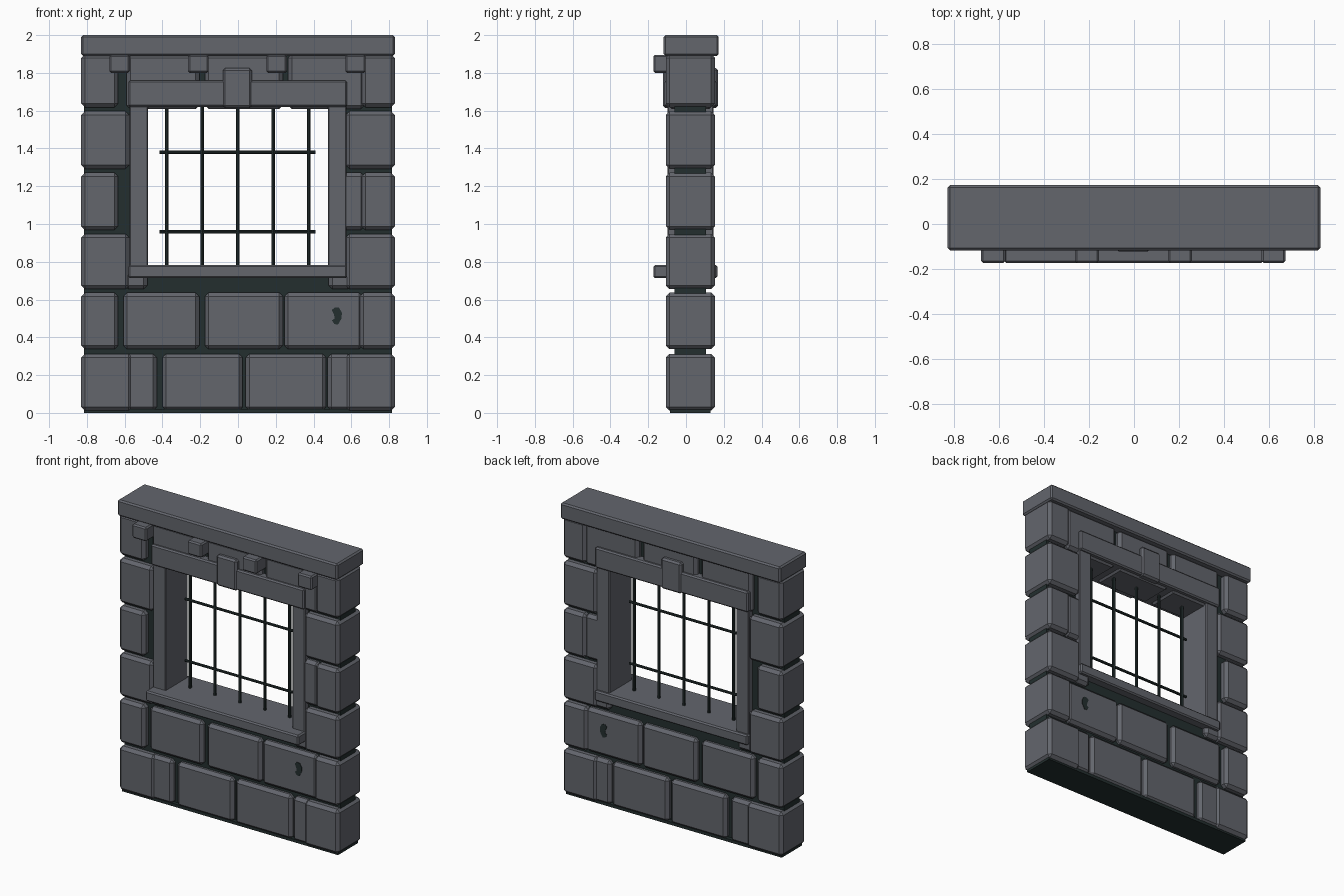
import bpy, bmesh, math
from mathutils import Matrix, Vector

if "Cube" in bpy.data.objects:
    bpy.data.objects.remove(bpy.data.objects["Cube"])


def material(name, rgb):
    m = bpy.data.materials.new(name)
    m.diffuse_color = (*rgb, 1)
    m.use_nodes = True
    m.node_tree.nodes["Principled BSDF"].inputs["Base Color"].default_value = m.diffuse_color
    return m


STONE = material("grey stone", (0.125, 0.132, 0.152))
DARK = material("dark mortar and iron", (0.017, 0.028, 0.028))
YC = 0.023  # middle of the wall thickness


def finish(bm, name, mat):
    bmesh.ops.recalc_face_normals(bm, faces=bm.faces[:])
    me = bpy.data.meshes.new(name)
    bm.to_mesh(me)
    bm.free()
    me.materials.append(mat)
    ob = bpy.data.objects.new(name, me)
    bpy.context.collection.objects.link(ob)
    return ob


def box(name, x, y, z, mat=STONE, bevel=0.0):
    bm = bmesh.new()
    bmesh.ops.create_cube(bm, size=1)
    for v in bm.verts:
        v.co = Vector([(a + b) / 2 + c * (b - a) for c, (a, b) in zip(v.co, (x, y, z))])
    if bevel:
        bmesh.ops.bevel(bm, geom=bm.edges[:], offset=bevel, segments=1,
                        affect='EDGES', clamp_overlap=True)
    return finish(bm, name, mat)


def rod(name, centre, length, axis, r=0.01):
    bm = bmesh.new()
    rot = Matrix.Rotation(math.pi / 2, 4, 'Y') if axis == 'X' else Matrix()
    bmesh.ops.create_cone(bm, cap_ends=True, segments=8, radius1=r, radius2=r,
                          depth=length, matrix=Matrix.Translation(centre) @ rot)
    return finish(bm, name, DARK)


def thick(h):
    return (YC - h, YC + h)


# Mortar core around the window opening
core = thick(0.083)
box("mortar_below", (-0.815, 0.815), core, (0.005, 0.75), DARK)
box("mortar_above", (-0.815, 0.815), core, (1.66, 1.93), DARK)
for s, side in ((-1, "left"), (1, "right")):
    box("mortar_" + side, tuple(sorted((s * 0.5, s * 0.815))), core, (0.7, 1.7), DARK)
box("mortar_base", (-0.815, 0.815), thick(0.108), (0, 0.02), DARK)

# Stone courses: height range, inner edges of the corner stones, stones between
courses = [
    ((0.012, 0.313), -0.56, 0.57, [(-0.60, -0.43), (-0.40, 0.025), (0.04, 0.467), (0.475, 0.60)]),
    ((0.337, 0.637), -0.635, 0.645, [(-0.607, -0.205), (-0.175, 0.238), (0.245, 0.66)]),
    ((0.655, 0.948), -0.575, 0.57, [(-0.60, -0.48), (0.48, 0.60)]),
    ((0.968, 1.272), -0.635, 0.655, [(0.55, 0.67)]),
    ((1.292, 1.597), -0.575, 0.57, []),
    ((1.618, 1.90), -0.635, 0.655, [(-0.59, -0.205), (-0.175, 0.238), (0.265, 0.67)]),
]
for i, (z, left, right, inner) in enumerate(courses, 1):
    box(f"corner_stone_left_{i}", (-0.83, left), thick(0.13), z, bevel=0.02)
    box(f"corner_stone_right_{i}", (right, 0.83), thick(0.13), z, bevel=0.02)
    for k, x in enumerate(inner, 1):
        zz = (z[0], 0.75) if i == 3 else (1.608, z[1]) if i == 6 else z
        box(f"wall_stone_{i}_{k}", x, thick(0.118), zz, bevel=0.02)

# Chipped dark mark showing on both faces of one stone
mark = [(0.497, 0.545), (0.512, 0.558), (0.535, 0.557), (0.550, 0.530), (0.548, 0.500),
        (0.530, 0.468), (0.510, 0.470), (0.497, 0.490), (0.512, 0.500), (0.508, 0.520)]
bm = bmesh.new()
face = bm.faces.new([bm.verts.new((x, YC - 0.121, z)) for x, z in mark])
ext = bmesh.ops.extrude_face_region(bm, geom=[face], use_keep_orig=True)
bmesh.ops.translate(bm, vec=(0, 0.242, 0),
                    verts=[g for g in ext["geom"] if isinstance(g, bmesh.types.BMVert)])
finish(bm, "stone_chip", DARK)

# Window surround
for s, side in ((-1, "left"), (1, "right")):
    box("jamb_" + side, tuple(sorted((s * 0.477, s * 0.575))), thick(0.122),
        (0.75, 1.66), bevel=0.006)
box("sill", (-0.58, 0.577), (-0.173, 0.166), (0.713, 0.783), bevel=0.009)
box("lintel", (-0.58, 0.577), (-0.114, 0.162), (1.62, 1.76), bevel=0.009)
box("keystone", (-0.08, 0.073), (-0.123, 0.17), (1.615, 1.825), bevel=0.012)

# Top slab and the small corbels below its front edge
box("top_slab", (-0.83, 0.83), (-0.118, 0.173), (1.89, 2.0), bevel=0.01)
for i, x in enumerate((-0.627, -0.21, 0.205, 0.622), 1):
    box(f"corbel_{i}", (x - 0.054, x + 0.054), (-0.173, -0.06), (1.80, 1.895), bevel=0.009)

# Iron grille
for i in range(5):
    rod(f"upright_bar_{i + 1}", (-0.377 + 0.188 * i, YC, 1.20), 0.87, 'Z')
for i, z in enumerate((0.96, 1.38), 1):
    rod(f"cross_bar_{i}", (-0.002, YC, z), 0.825, 'X', 0.009)
